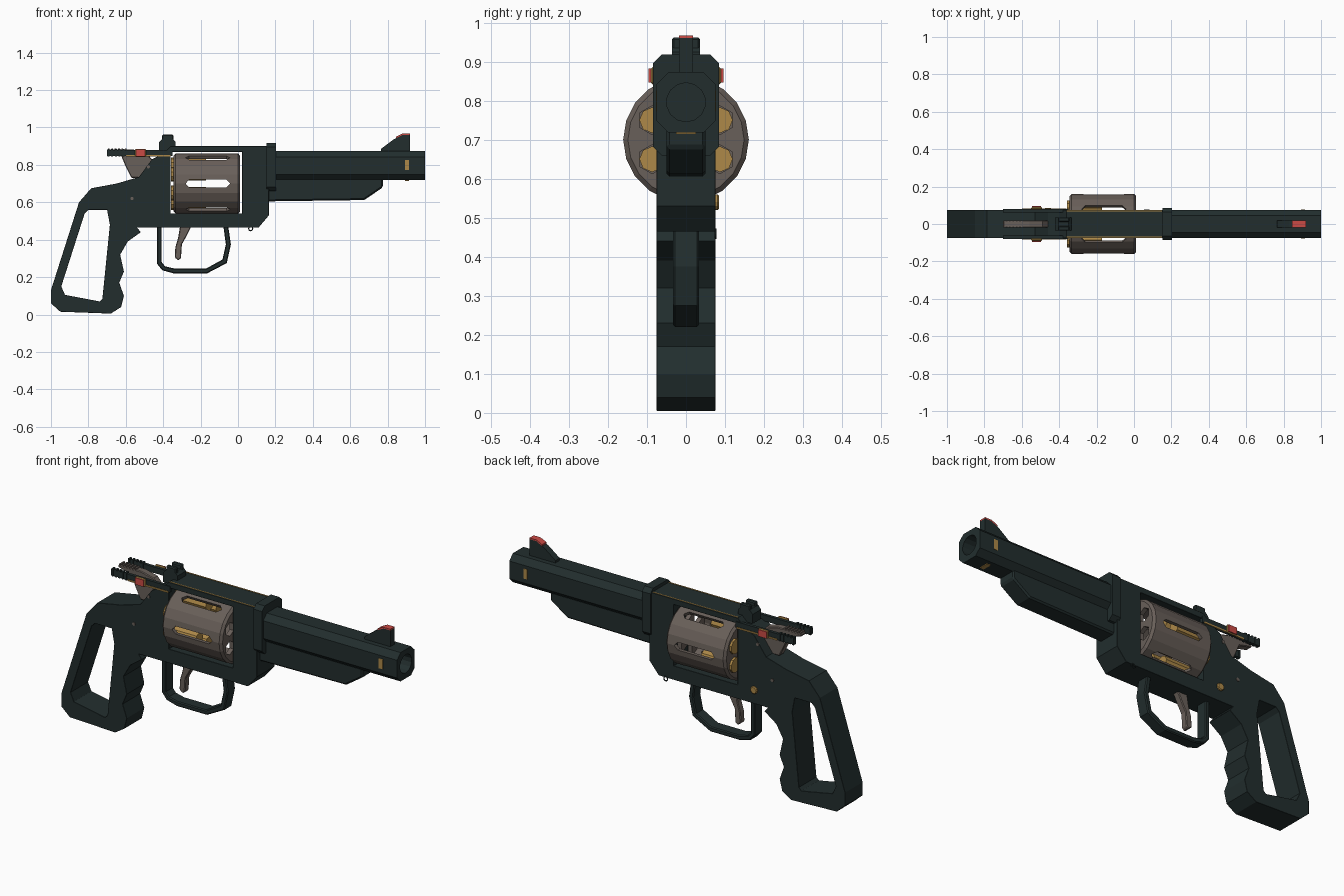
import bpy, bmesh, math
from mathutils import Matrix, Vector

cube = bpy.data.objects.get("Cube")
if cube:
    bpy.data.objects.remove(cube)


def material(name, rgb):
    m = bpy.data.materials.new(name)
    m.use_nodes = True
    m.diffuse_color = (*rgb, 1)
    bsdf = next(n for n in m.node_tree.nodes if n.type == 'BSDF_PRINCIPLED')
    bsdf.inputs["Base Color"].default_value = (*rgb, 1)
    return m


DARK = material("dark_green_steel", (0.016, 0.027, 0.027))
GREY = material("warm_grey_steel", (0.14, 0.115, 0.1))
GOLD = material("brass", (0.42, 0.25, 0.065))
RED = material("red_paint", (0.6, 0.07, 0.06))


def finish(name, bm, mat, bevel=0):
    bmesh.ops.recalc_face_normals(bm, faces=bm.faces)
    mesh = bpy.data.meshes.new(name)
    bm.to_mesh(mesh)
    bm.free()
    mesh.materials.append(mat)
    ob = bpy.data.objects.new(name, mesh)
    bpy.context.collection.objects.link(ob)
    if bevel:
        add_bevel(ob, bevel)
    return ob


def add_bevel(ob, width):
    b = ob.modifiers.new("edge_bevel", 'BEVEL')
    b.width = width
    b.segments = 1
    b.limit_method = 'ANGLE'
    b.angle_limit = math.radians(50)


def prism(name, pts, y0, y1, mat, bevel=0):
    """Side profile in x and z, extruded along y."""
    bm = bmesh.new()
    face = bm.faces.new([bm.verts.new((x, y0, z)) for x, z in pts])
    ext = bmesh.ops.extrude_face_region(bm, geom=[face])
    verts = [v for v in ext["geom"] if isinstance(v, bmesh.types.BMVert)]
    bmesh.ops.translate(bm, verts=verts, vec=(0, y1 - y0, 0))
    return finish(name, bm, mat, bevel)


def box(name, x0, x1, y0, y1, z0, z1, mat, bevel=0):
    return prism(name, [(x0, z0), (x1, z0), (x1, z1), (x0, z1)], y0, y1, mat, bevel)


def rod(name, start, end, r, mat, sides=12, bevel=0, spin=0):
    a, b = Vector(start), Vector(end)
    bm = bmesh.new()
    turn = (b - a).to_track_quat('Z', 'Y').to_matrix().to_4x4()
    bmesh.ops.create_cone(bm, cap_ends=True, segments=sides, radius1=r, radius2=r,
                          depth=(b - a).length,
                          matrix=Matrix.Translation((a + b) / 2) @ turn
                          @ Matrix.Rotation(spin, 4, 'Z'))
    return finish(name, bm, mat, bevel)


def apply_modifiers(ob):
    bpy.context.view_layer.objects.active = ob
    for m in list(ob.modifiers):
        bpy.ops.object.modifier_apply(modifier=m.name)


def cut(ob, *cutters):
    for c in cutters:
        m = ob.modifiers.new("cut", 'BOOLEAN')
        m.operation = 'DIFFERENCE'
        m.solver = 'EXACT'
        m.object = c
    apply_modifiers(ob)
    for c in cutters:
        bpy.data.objects.remove(c)


def octagon(name, x0, x1, w, z0, z1, c, mat):
    """Chamfered bar running along x."""
    bm = bmesh.new()
    half = [(w - c, z0), (w, z0 + c), (w, z1 - c), (w - c, z1)]
    ring = half + [(-y, z) for y, z in reversed(half)]
    face = bm.faces.new([bm.verts.new((x0, y, z)) for y, z in ring])
    ext = bmesh.ops.extrude_face_region(bm, geom=[face])
    verts = [v for v in ext["geom"] if isinstance(v, bmesh.types.BMVert)]
    bmesh.ops.translate(bm, verts=verts, vec=(x1 - x0, 0, 0))
    return finish(name, bm, mat)


# Frame and open grip in one slab
frame = prism("frame_and_grip", [
    (0.165, 0.9), (-0.36, 0.9), (-0.40, 0.86), (-0.46, 0.83), (-0.53, 0.735),
    (-0.65, 0.70), (-0.785, 0.675), (-0.85, 0.60), (-1, 0.13), (-1, 0.06),
    (-0.95, 0.015), (-0.68, 0.005), (-0.625, 0.04), (-0.61, 0.10), (-0.635, 0.17),
    (-0.61, 0.23), (-0.63, 0.32), (-0.59, 0.39), (-0.52, 0.44), (-0.54, 0.465),
    (0.11, 0.465), (0.165, 0.53)], -0.075, 0.075, DARK)
cut(frame,
    box("window_cutter", -0.36, 0.022, -0.2, 0.2, 0.54, 0.87, DARK),
    prism("grip_cutter", [(-0.82, 0.54), (-0.80, 0.56), (-0.70, 0.56), (-0.685, 0.48),
                          (-0.725, 0.085), (-0.74, 0.07), (-0.925, 0.105),
                          (-0.945, 0.15)], -0.2, 0.2, DARK))
add_bevel(frame, 0.01)

# Barrel with a bore, underlug and collar
barrel = octagon("barrel", 0.15, 1, 0.075, 0.718, 0.873, 0.03, DARK)
cut(barrel, rod("bore_cutter", (0.18, 0, 0.796), (1.1, 0, 0.796), 0.05, DARK, 14))
rod("bore_end", (0.17, 0, 0.796), (0.19, 0, 0.796), 0.05, GOLD, 14)
prism("underlug", [(0.15, 0.73), (0.775, 0.73), (0.775, 0.68), (0.675, 0.612),
                   (0.15, 0.605)], -0.05, 0.05, DARK, 0.008)
octagon("collar", 0.152, 0.203, 0.085, 0.66, 0.918, 0.022, DARK)

# Hollow cylinder with slots and chamber mouths
AXIS = 0.70
drum = rod("cylinder", (-0.345, 0, AXIS), (0.012, 0, AXIS), 0.161, GREY, 20, 0.012)
apply_modifiers(drum)
cutters = [rod("hollow_cutter", (-0.32, 0, AXIS), (-0.012, 0, AXIS), 0.142, GREY, 20)]
slot = [(-0.28, 0), (-0.262, 0.021), (-0.062, 0.021), (-0.042, 0),
        (-0.062, -0.021), (-0.262, -0.021)]
for i in range(3):
    c = prism("slot_cutter", slot, -0.2, 0.2, GREY)
    c.data.transform(Matrix.Translation((0, 0, AXIS)) @ Matrix.Rotation(i * math.pi / 3, 4, 'X'))
    cutters.append(c)
chambers = []
for i in range(6):
    a = math.radians(30 + 60 * i)
    chambers.append((0.1 * math.cos(a), AXIS + 0.1 * math.sin(a)))
for y, z in chambers:
    cutters.append(rod("chamber_cutter", (-0.03, y, z), (0.1, y, z), 0.037, GREY, 6))
cut(drum, *cutters)

# Cartridges with rims behind the cylinder
for y, z in chambers:
    rod("cartridge", (-0.35, y, z), (-0.17, y, z), 0.033, GOLD, 8)
    rod("cartridge_rim", (-0.358, y, z), (-0.346, y, z), 0.04, GOLD, 10)

# Trigger guard, from an outer and an inner outline
guard_outer = [(-0.432, 0.47), (-0.432, 0.27), (-0.405, 0.237), (-0.345, 0.22),
               (-0.165, 0.22), (-0.06, 0.275), (-0.038, 0.375), (-0.052, 0.47)]
guard_inner = [(-0.078, 0.47), (-0.065, 0.375), (-0.083, 0.294), (-0.17, 0.246),
               (-0.34, 0.246), (-0.39, 0.258), (-0.408, 0.28), (-0.408, 0.47)]
prism("trigger_guard", guard_outer + guard_inner, -0.033, 0.033, DARK, 0.005)
prism("trigger", [(-0.31, 0.47), (-0.25, 0.47), (-0.275, 0.42), (-0.30, 0.375),
                  (-0.305, 0.30), (-0.32, 0.29), (-0.338, 0.305), (-0.335, 0.36),
                  (-0.32, 0.41)], -0.018, 0.018, GREY, 0.004)

# Hammer with a grooved spur
prism("hammer", [(-0.70, 0.882), (-0.70, 0.868), (-0.625, 0.85), (-0.60, 0.79), (-0.57, 0.73),
                 (-0.45, 0.73), (-0.46, 0.83), (-0.49, 0.865), (-0.56, 0.882)],
      -0.02, 0.02, GREY, 0.004)
for i in range(6):
    x = -0.695 + i * 0.018
    box("hammer_groove_ridge", x, x + 0.009, -0.02, 0.02, 0.878, 0.888, GREY)

# Parts repeated on both sides
for s, side in ((1, "left"), (-1, "right")):
    def side_box(name, x0, x1, near, far, z0, z1, mat, bevel=0):
        y0, y1 = sorted((s * near, s * far))
        return box(side + "_" + name, x0, x1, y0, y1, z0, z1, mat, bevel)

    side_box("rear_rail", -0.70, -0.35, 0.062, 0.079, 0.848, 0.88, DARK)
    for i in range(5):
        x = -0.698 + i * 0.02
        side_box("rail_ridge", x, x + 0.011, 0.06, 0.081, 0.845, 0.886, DARK)
    side_box("rail_inlay", -0.60, -0.36, 0.078, 0.083, 0.845, 0.853, GOLD)
    side_box("top_inlay", -0.36, 0.15, 0.066, 0.072, 0.896, 0.902, GOLD)
    side_box("rail_catch", -0.55, -0.492, 0.078, 0.09, 0.842, 0.886, GOLD, 0.004)
    side_box("catch_face", -0.546, -0.496, 0.09, 0.096, 0.846, 0.882, RED)
    side_box("muzzle_mark", 0.892, 0.915, 0.07, 0.077, 0.772, 0.826, GOLD)
    side_box("rear_sight_ear", -0.405, -0.345, 0.012, 0.036, 0.93, 0.962, DARK, 0.005)
    for x, z in ((-0.48, 0.79), (-0.567, 0.62)):
        rod(side + "_pin", (x, s * 0.07, z), (x, s * 0.078, z), 0.009, GREY, 10)
box("lower_muzzle_mark", 0.892, 0.915, -0.025, 0.025, 0.715, 0.722, GOLD)

# Sights
prism("rear_sight_base", [(-0.422, 0.87), (-0.335, 0.87), (-0.335, 0.925), (-0.35, 0.94),
                          (-0.405, 0.94), (-0.422, 0.92)], -0.036, 0.036, DARK)
prism("front_sight", [(0.765, 0.86), (0.765, 0.886), (0.83, 0.935), (0.88, 0.96),
                      (0.92, 0.96), (0.92, 0.86)], -0.018, 0.018, DARK)
prism("front_sight_insert", [(0.845, 0.9425), (0.88, 0.96), (0.92, 0.96),
                             (0.92, 0.967), (0.878, 0.967), (0.845, 0.951)],
      -0.018, 0.018, RED)

# Left side screw and the small ring under the frame
rod("frame_screw", (-0.46, 0.07, 0.54), (-0.46, 0.085, 0.54), 0.02, GOLD, 12, 0.004)
bpy.ops.mesh.primitive_torus_add(major_radius=0.011, minor_radius=0.003, major_segments=12,
                                 minor_segments=6, location=(0.068, 0.076, 0.459),
                                 rotation=(math.pi / 2, 0, 0))
ring = bpy.context.object
ring.name = "frame_ring"
ring.data.materials.append(DARK)
